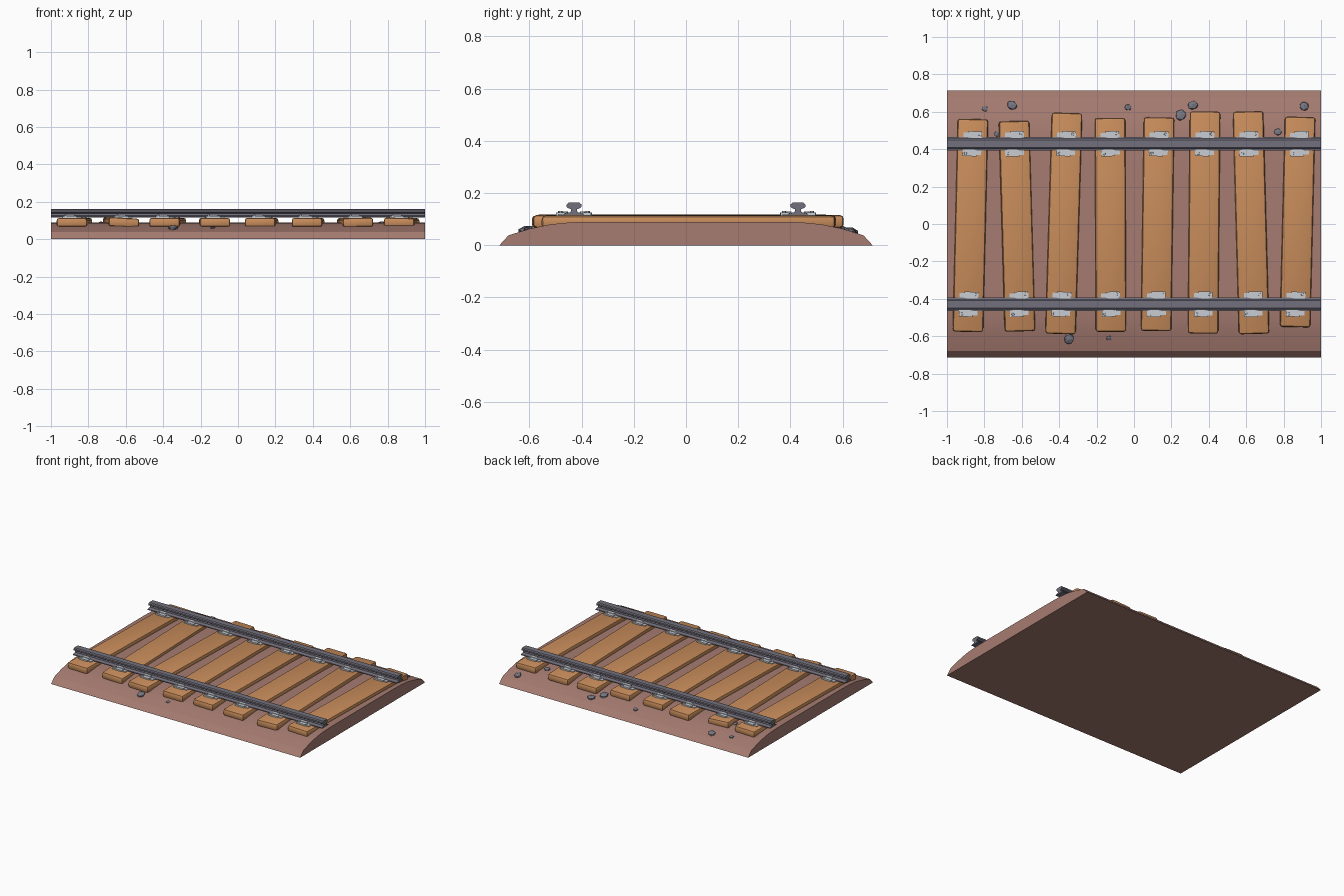
import bpy, bmesh, math, random
from mathutils import Matrix, Vector

if "Cube" in bpy.data.objects:
    bpy.data.objects.remove(bpy.data.objects["Cube"])

random.seed(4)


def material(name, rgb):
    m = bpy.data.materials.new(name)
    m.diffuse_color = (*rgb, 1)
    m.use_nodes = True
    m.node_tree.nodes["Principled BSDF"].inputs["Base Color"].default_value = m.diffuse_color
    return m


EARTH = material("reddish earth", (0.38, 0.20, 0.165))
WOOD = material("orange wood", (0.58, 0.265, 0.105))
STEEL = material("dark steel", (0.17, 0.16, 0.20))
PLATE = material("pale metal", (0.58, 0.61, 0.65))
STONE = material("grey stone", (0.18, 0.18, 0.22))


def finish(name, bm, mat, matrix=Matrix(), smooth=False):
    bmesh.ops.recalc_face_normals(bm, faces=bm.faces)
    mesh = bpy.data.meshes.new(name)
    bm.to_mesh(mesh)
    bm.free()
    mesh.materials.append(mat)
    ob = bpy.data.objects.new(name, mesh)
    ob.matrix_world = matrix
    bpy.context.collection.objects.link(ob)
    if smooth:
        bpy.ops.object.select_all(action='DESELECT')
        ob.select_set(True)
        bpy.context.view_layer.objects.active = ob
        bpy.ops.object.shade_smooth_by_angle(angle=math.radians(25))
    return ob


def add_box(bm, centre, size, turn=0):
    m = Matrix.Translation(centre) @ Matrix.Rotation(turn, 4, 'Z') @ Matrix.Diagonal((*size, 1))
    return bmesh.ops.create_cube(bm, size=1, matrix=m)["verts"]


def bevel(bm, width, segments):
    bmesh.ops.bevel(bm, geom=bm.edges[:], offset=width, segments=segments,
                    profile=0.5, affect='EDGES')


def extrude_profile(name, half, mat, y0=0.0, smooth=False):
    """Mirror a half (y, z) outline and run it along the track."""
    outline = half + [(-y, z) for y, z in reversed(half)]
    bm = bmesh.new()
    face = bm.faces.new([bm.verts.new((-1, y0 + y, z)) for y, z in outline])
    new = bmesh.ops.extrude_face_region(bm, geom=[face])["geom"]
    bmesh.ops.translate(bm, vec=(2, 0, 0),
                        verts=[v for v in new if isinstance(v, bmesh.types.BMVert)])
    return finish(name, bm, mat, smooth=smooth)


# Embankment with rounded shoulders
SHOULDER = [(0.715, 0), (0.68, 0.038), (0.6, 0.063), (0.52, 0.08), (0.44, 0.088), (0.32, 0.09)]
extrude_profile("ballast_bed", SHOULDER, EARTH, smooth=True)


def ground(y):
    y = abs(y)
    for (ya, za), (yb, zb) in zip(SHOULDER, SHOULDER[1:]):
        if yb <= y <= ya:
            return za + (zb - za) * (ya - y) / (ya - yb)
    return 0.09


# Rails: foot, web and head
RAIL_Y = 0.429
RAIL = [(0.036, 0.115), (0.036, 0.121), (0.013, 0.127), (0.011, 0.138), (0.022, 0.142),
        (0.028, 0.146), (0.028, 0.157), (0.021, 0.163)]
for side, label in ((-1, "front"), (1, "back")):
    extrude_profile(label + "_rail", RAIL, STEEL, RAIL_Y * side)

# Sleepers: back end x, y, front end x, y, roll in degrees
SLEEPERS = [(-0.861, 0.561, -0.888, -0.577, 0), (-0.642, 0.550, -0.610, -0.574, 3),
            (-0.358, 0.594, -0.393, -0.588, 0), (-0.128, 0.567, -0.123, -0.577, 0),
            (0.134, 0.570, 0.118, -0.572, 0), (0.380, 0.602, 0.369, -0.586, 0),
            (0.610, 0.602, 0.642, -0.588, -1), (0.888, 0.573, 0.861, -0.551, 1)]
for i, (xb, yb, xf, yf, roll) in enumerate(SLEEPERS, 1):
    a, b = Vector((xf, yf)), Vector((xb, yb))
    along = b - a
    yaw = -math.atan2(along.x, along.y)
    bm = bmesh.new()
    add_box(bm, (0, 0, 0), (0.163, along.length, 0.049))
    bevel(bm, 0.014, 2)
    mid = (a + b) / 2
    place = (Matrix.Translation((mid.x, mid.y, 0.09)) @ Matrix.Rotation(yaw, 4, 'Z')
             @ Matrix.Rotation(math.radians(roll), 4, 'Y'))
    finish(f"sleeper_{i}", bm, WOOD, place, smooth=True)

    # Tie plate, rail clips and bolts at both rails
    for side, label in ((-1, "front"), (1, "back")):
        y = RAIL_Y * side
        x = a.x + along.x * (y - a.y) / along.y
        put = Matrix.Translation((x, y, 0)) @ Matrix.Rotation(yaw + random.uniform(-.04, .04), 4, 'Z')
        bm = bmesh.new()
        add_box(bm, (0, 0, 0.116), (0.10, 0.118, 0.006))
        for s in (-1, 1):
            add_box(bm, (0.012 * s, 0.05 * s, 0.120), (0.074, 0.034, 0.010))
            add_box(bm, (0.012 * s, 0.034 * s, 0.126), (0.05, 0.016, 0.005))
        finish(f"tie_plate_{label}_{i}", bm, PLATE, put)
        bm = bmesh.new()
        for s in (-1, 1):
            bmesh.ops.create_cone(bm, cap_ends=True, segments=6, radius1=0.008, radius2=0.007,
                                  depth=0.008,
                                  matrix=Matrix.Translation((0.034 * s, 0.053 * s, 0.128)))
        finish(f"plate_bolts_{label}_{i}", bm, PLATE, put)

# Loose stones on the shoulders: x, y, radius
STONES = [(-0.797, 0.615, 0.018), (-0.652, 0.636, 0.030), (-0.032, 0.623, 0.021),
          (0.250, 0.583, 0.035), (0.315, 0.634, 0.030), (0.910, 0.630, 0.029),
          (0.770, 0.492, 0.024), (-0.733, 0.481, 0.017), (-0.348, -0.615, 0.034),
          (-0.134, -0.610, 0.015)]
for i, (x, y, r) in enumerate(STONES, 1):
    bm = bmesh.new()
    bmesh.ops.create_icosphere(bm, subdivisions=1, radius=r)
    for v in bm.verts:
        v.co *= random.uniform(0.9, 1.08)
    tilt = math.radians(-15 if y > 0 else 15)
    put = (Matrix.Translation((x, y, ground(y) + 0.003)) @ Matrix.Rotation(tilt, 4, 'X')
           @ Matrix.Rotation(random.uniform(0, 6), 4, 'Z') @ Matrix.Diagonal((1, 0.9, 0.42, 1)))
    finish(f"stone_{i}", bm, STONE, put)
